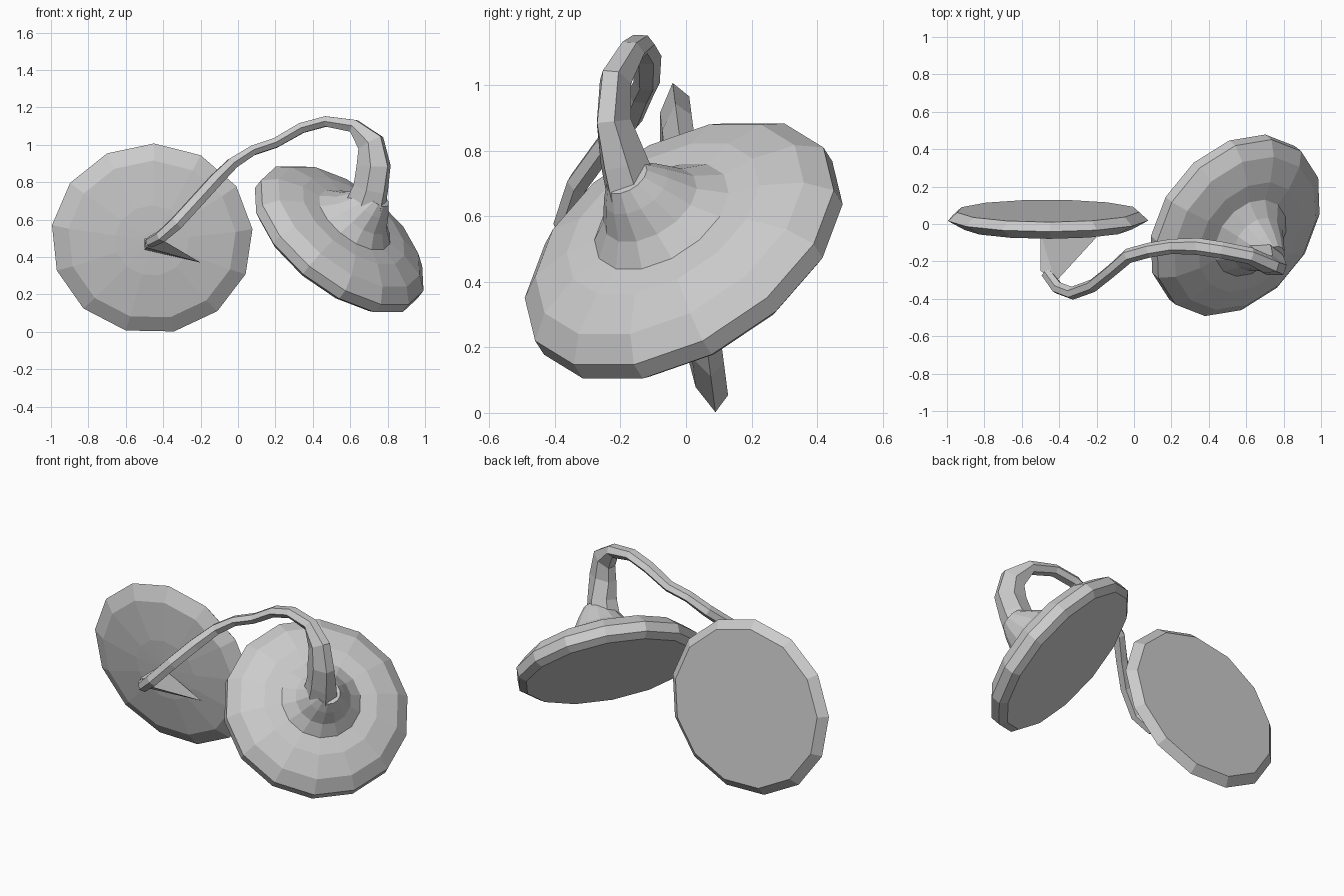
import bpy, bmesh, math
from mathutils import Vector, Matrix

if "Cube" in bpy.data.objects:
    bpy.data.objects.remove(bpy.data.objects["Cube"])


def finish(name, bm):
    bmesh.ops.recalc_face_normals(bm, faces=bm.faces)
    me = bpy.data.meshes.new(name)
    bm.to_mesh(me)
    bm.free()
    ob = bpy.data.objects.new(name, me)
    bpy.context.collection.objects.link(ob)
    return ob


def skin(bm, rings):
    """Bridge successive vertex rings and cap both ends."""
    vs = [[bm.verts.new(p) for p in r] for r in rings]
    n = len(vs[0])
    for a, b in zip(vs, vs[1:]):
        for i in range(n):
            j = (i + 1) % n
            bm.faces.new((a[i], a[j], b[j], b[i]))
    bm.faces.new(vs[0])
    bm.faces.new(vs[-1])


def dish(name, centre, normal, profile, sides, squash=1.0, turn=0.0, lean=(0, 0, 0)):
    """Lathe (radius, height, lean amount) rings along a tilted axis."""
    rot = Vector(normal).normalized().to_track_quat('Z', 'Y').to_matrix().to_4x4()
    m = Matrix.Translation(centre) @ rot
    rings = []
    for r, h, k in profile:
        rings.append([m @ Vector((r * math.cos(a), squash * r * math.sin(a), h)) + Vector(lean) * k
                      for a in (2 * math.pi * i / sides + turn for i in range(sides))])
    bm = bmesh.new()
    skin(bm, rings)
    return finish(name, bm)


def strap(name, path, sides=5):
    """Sweep an oval section; each point is x, y, z, half width, half height."""
    pts = [Vector(p[:3]) for p in path]
    side = Vector((0.3, -1, 0)).normalized()
    rings = []
    for i, p in enumerate(path):
        t = (pts[min(i + 1, len(pts) - 1)] - pts[max(i - 1, 0)]).normalized()
        u = (side - t * side.dot(t)).normalized()
        v = t.cross(u)
        side = u
        rings.append([pts[i] + u * p[3] * math.cos(a) + v * p[4] * math.sin(a)
                      for a in (2 * math.pi * k / sides for k in range(sides))])
    bm = bmesh.new()
    skin(bm, rings)
    return finish(name, bm)


# thin left disc, flat at the back and slightly domed at the front
dish("left_disc", (-0.46, 0.06, 0.503), (0, -1, -0.13),
     [(0.49, -0.01, 0), (0.54, 0.035, 0), (0.45, 0.085, 0), (0.2, 0.115, 0), (0.05, 0.12, 0)],
     13, squash=0.95, turn=0.1)

# deep right disc facing front, right and up, its neck leaning to the right
dish("right_disc", (0.508, 0.02, 0.452), (0.55, -0.45, 0.7),
     [(0.49, 0.0, 0), (0.53, 0.03, 0), (0.53, 0.09, 0), (0.46, 0.155, 0), (0.33, 0.20, 0),
      (0.23, 0.21, 0), (0.16, 0.26, 0.4), (0.11, 0.33, 0.8), (0.07, 0.38, 1)],
     14, lean=(0.03, -0.03, 0.0))

# wedge-shaped mount on the left disc
bm = bmesh.new()
for p in [(-0.5, -0.05, 0.5), (-0.5, -0.05, 0.44), (-0.2, -0.07, 0.37),
          (-0.5, -0.25, 0.5), (-0.49, -0.25, 0.45), (-0.42, -0.31, 0.5)]:
    bm.verts.new(p)
bmesh.ops.convex_hull(bm, input=bm.verts)
finish("left_mount", bm)

# strap arching from one disc to the other
strap("linking_strap", [
    (-0.47, -0.26, 0.48, 0.03, 0.03), (-0.41, -0.34, 0.51, 0.035, 0.035),
    (-0.33, -0.37, 0.58, 0.035, 0.04), (-0.22, -0.33, 0.70, 0.035, 0.04),
    (-0.12, -0.25, 0.81, 0.035, 0.04), (-0.03, -0.17, 0.90, 0.04, 0.035),
    (0.08, -0.14, 0.97, 0.04, 0.03), (0.20, -0.12, 1.01, 0.04, 0.03),
    (0.34, -0.12, 1.09, 0.045, 0.032), (0.47, -0.14, 1.125, 0.045, 0.032),
    (0.62, -0.17, 1.10, 0.045, 0.04), (0.71, -0.215, 1.01, 0.05, 0.08),
    (0.725, -0.22, 0.89, 0.055, 0.10), (0.71, -0.19, 0.77, 0.075, 0.10),
    (0.67, -0.15, 0.64, 0.09, 0.12)], sides=6)
